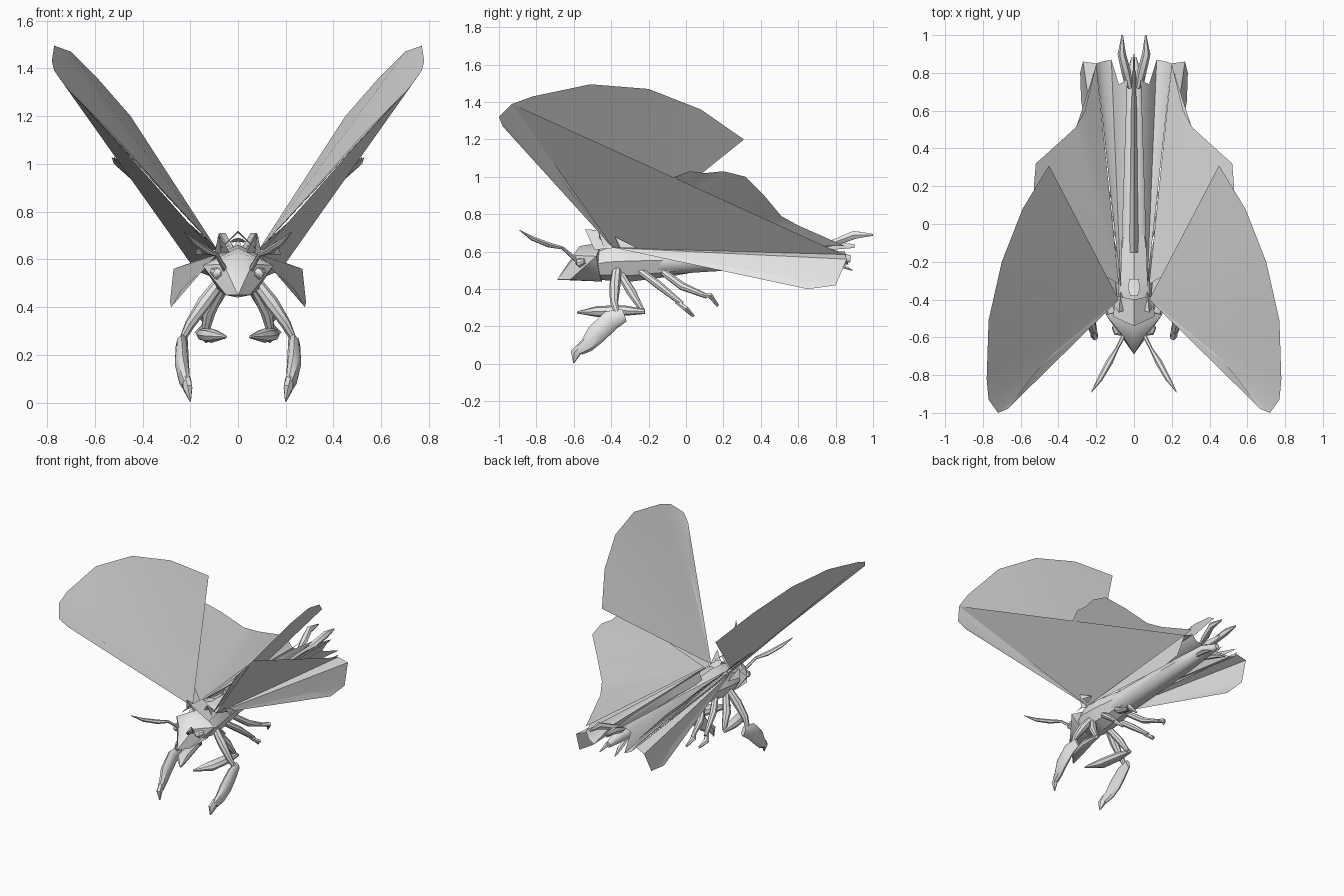
import bpy, math
from mathutils import Vector

grey = bpy.data.materials.new("pale_grey")
grey.diffuse_color = (0.8, 0.8, 0.8, 1)


def make(name, verts, faces, mirror=True, smooth=True):
    """Create one object, optionally mirrored across x = 0."""
    me = bpy.data.meshes.new(name)
    me.from_pydata(verts, [], faces)
    me.materials.append(grey)
    ob = bpy.data.objects.new(name, me)
    bpy.context.collection.objects.link(ob)
    if mirror:
        ob.modifiers.new("mirror", 'MIRROR').use_clip = False
    bpy.context.view_layer.objects.active = ob
    bpy.ops.object.select_all(action='DESELECT')
    ob.select_set(True)
    if smooth:
        bpy.ops.object.shade_smooth_by_angle(angle=math.radians(40))
    return ob


def fan(name, pts):
    """Thin sheet: triangles spread from the first point."""
    return make(name, pts, [(0, i, i + 1) for i in range(1, len(pts) - 1)])


def limb(name, path, sides=8, mirror=True):
    """Loft of elliptical rings along a path of (x, y, z, width, height)."""
    pts = [Vector(p[:3]) for p in path]
    verts, faces = [], []
    for i, p in enumerate(path):
        d = (pts[min(i + 1, len(pts) - 1)] - pts[max(i - 1, 0)]).normalized()
        side = d.cross(Vector((0, 0, 1)))
        side = side.normalized() if side.length > 0.05 else Vector((1, 0, 0))
        up = side.cross(d)
        for k in range(sides):
            a = 2 * math.pi * k / sides
            verts.append(pts[i] + side * p[3] * math.cos(a) + up * p[4] * math.sin(a))
    for i in range(len(path) - 1):
        for k in range(sides):
            a, b = i * sides + k, i * sides + (k + 1) % sides
            faces.append((a, b, b + sides, a + sides))
    n = len(verts)
    faces += [tuple(range(sides))[::-1], tuple(range(n - sides, n))]
    return make(name, verts, faces, mirror)


# Wings
fan("forewing", [(0.08, -0.40, 0.63), (0.45, 0.31, 1.20), (0.59, 0.08, 1.36),
                 (0.70, -0.20, 1.47), (0.77, -0.51, 1.495), (0.78, -0.82, 1.43),
                 (0.77, -0.93, 1.39), (0.72, -1.0, 1.32), (0.67, -0.98, 1.27),
                 (0.52, -0.78, 1.12), (0.36, -0.62, 0.93)])
fan("forewing_membrane", [(0.09, -0.39, 0.62), (0.77, -0.93, 1.39), (0.20, 0.84, 0.585)])
fan("hindwing", [(0.08, -0.32, 0.64), (0.20, 0.85, 0.63), (0.26, 0.60, 0.74),
                 (0.31, 0.51, 0.79), (0.42, 0.41, 0.91), (0.52, 0.32, 1.0),
                 (0.53, 0.20, 1.03), (0.52, 0.10, 1.02), (0.52, 0.02, 1.03),
                 (0.49, -0.06, 1.0)])
fan("hindwing_flap", [(0.09, -0.38, 0.62), (0.20, 0.85, 0.585), (0.27, 0.86, 0.56),
                      (0.285, 0.80, 0.42), (0.28, 0.65, 0.40), (0.24, 0.52, 0.47)])
fan("hindwing_pleat", [(0.07, -0.33, 0.64), (0.035, 0.76, 0.66), (0.08, 0.74, 0.62),
                       (0.12, 0.87, 0.53), (0.17, 0.86, 0.55), (0.20, 0.85, 0.60)])

# Body
limb("abdomen", [(0, -0.25, 0.55, 0.09, 0.09), (0, 0.05, 0.56, 0.085, 0.075),
                 (0, 0.45, 0.57, 0.07, 0.06), (0, 0.75, 0.58, 0.05, 0.045),
                 (0, 0.88, 0.56, 0.015, 0.02)], 10, False)
limb("dorsal_spine", [(0, -0.15, 0.63, 0.025, 0.06), (0, 0.15, 0.635, 0.02, 0.05),
                      (0, 0.6, 0.635, 0.015, 0.04), (0, 0.9, 0.63, 0.003, 0.01)], 4, False)
limb("thorax", [(0, -0.50, 0.53, 0.09, 0.08), (0, -0.42, 0.545, 0.12, 0.10),
                (0, -0.30, 0.55, 0.11, 0.11), (0, -0.10, 0.555, 0.085, 0.09),
                (0, 0.1, 0.56, 0.05, 0.06)], 8, False)

# Collar roof over the neck, and the small plate behind it
make("collar", [(0, -0.54, 0.72), (0, -0.40, 0.71), (0.11, -0.49, 0.61),
                (0.10, -0.38, 0.62)], [(0, 2, 3, 1)], smooth=False)
make("back_plate", [(0, -0.38, 0.69), (0.02, -0.38, 0.685), (0.032, -0.34, 0.675),
                    (0.025, -0.29, 0.67), (0, -0.29, 0.675)], [(0, 1, 2, 3, 4)])
for y, x, z in ((-0.47, 0.08, 0.71), (-0.38, 0.16, 0.68)):
    fan("wing_base_scale", [(x, y, z), (x - 0.05, y + 0.02, 0.62),
                            (x - 0.01, y + 0.12, 0.62), (x + 0.02, y + 0.03, 0.62)])

# Head: faceted wedge with the mouth at the front
make("head", [(0, -0.69, 0.45), (0, -0.57, 0.63), (0, -0.45, 0.65), (0, -0.45, 0.44),
              (0.15, -0.48, 0.575), (0.08, -0.46, 0.47), (0.06, -0.59, 0.58),
              (0.05, -0.62, 0.45)],
     [(0, 6, 1), (1, 6, 4), (1, 4, 2), (0, 7, 6), (6, 7, 4), (7, 5, 4),
      (0, 3, 7), (7, 3, 5), (4, 5, 3), (2, 4, 3)])
limb("eye", [(0.07, -0.585, 0.54, 0.008, 0.008), (0.085, -0.57, 0.54, 0.025, 0.025),
             (0.105, -0.54, 0.55, 0.015, 0.015)])
limb("antenna", [(0.05, -0.58, 0.55, 0.012, 0.012), (0.09, -0.66, 0.62, 0.009, 0.009),
                 (0.13, -0.73, 0.635, 0.018, 0.014), (0.18, -0.82, 0.67, 0.014, 0.012),
                 (0.225, -0.89, 0.715, 0.002, 0.002)], 6)

# Tail prongs
limb("tail_prong", [(0.02, 0.72, 0.63, 0.012, 0.01), (0.04, 0.80, 0.65, 0.025, 0.02),
                    (0.065, 0.90, 0.69, 0.022, 0.025), (0.062, 1.0, 0.69, 0.004, 0.006)], 6)
limb("tail_stylet", [(0.03, 0.70, 0.56, 0.015, 0.015), (0.05, 0.82, 0.53, 0.018, 0.015),
                     (0.06, 0.89, 0.50, 0.003, 0.003)], 6)

# Front legs with heavy shins
limb("front_thigh", [(0.08, -0.37, 0.50, 0.025, 0.025), (0.14, -0.38, 0.42, 0.03, 0.03),
                     (0.20, -0.385, 0.33, 0.022, 0.022), (0.23, -0.37, 0.27, 0.015, 0.015)])
limb("front_shin", [(0.225, -0.33, 0.26, 0.015, 0.035), (0.235, -0.40, 0.235, 0.026, 0.055),
                    (0.235, -0.48, 0.16, 0.03, 0.055), (0.225, -0.53, 0.10, 0.024, 0.04),
                    (0.215, -0.57, 0.075, 0.02, 0.03)])
limb("front_claw", [(0.215, -0.56, 0.10, 0.018, 0.02), (0.21, -0.59, 0.06, 0.02, 0.03),
                    (0.20, -0.60, 0.005, 0.003, 0.003)], 6)

# Middle legs, folded forward under the chest
limb("middle_thigh", [(0.07, -0.35, 0.48, 0.022, 0.022), (0.12, -0.29, 0.38, 0.028, 0.025),
                      (0.14, -0.23, 0.28, 0.014, 0.014)])
limb("middle_shin", [(0.15, -0.22, 0.28, 0.013, 0.013), (0.14, -0.33, 0.285, 0.035, 0.028),
                     (0.11, -0.47, 0.28, 0.04, 0.03), (0.05, -0.58, 0.275, 0.005, 0.006)])

# Hind legs, two pairs trailing backward
for x, y, z, s in ((0.06, -0.25, 0.50, 0.0), (0.05, -0.12, 0.49, 0.07)):
    limb("hind_thigh", [(x, y, z, 0.02, 0.02), (x + 0.05, y + 0.1, z - 0.075, 0.024, 0.022),
                        (x + 0.08, y + 0.23, 0.32 + s * 0.6, 0.013, 0.013)])
    limb("hind_foot", [(x + 0.075, y + 0.20, 0.33 + s * 0.6, 0.01, 0.01),
                       (x + 0.10, y + 0.25, 0.295 + s, 0.022, 0.016),
                       (x + 0.07, y + 0.29, 0.255 + s * 0.8, 0.006, 0.008)], 6)
